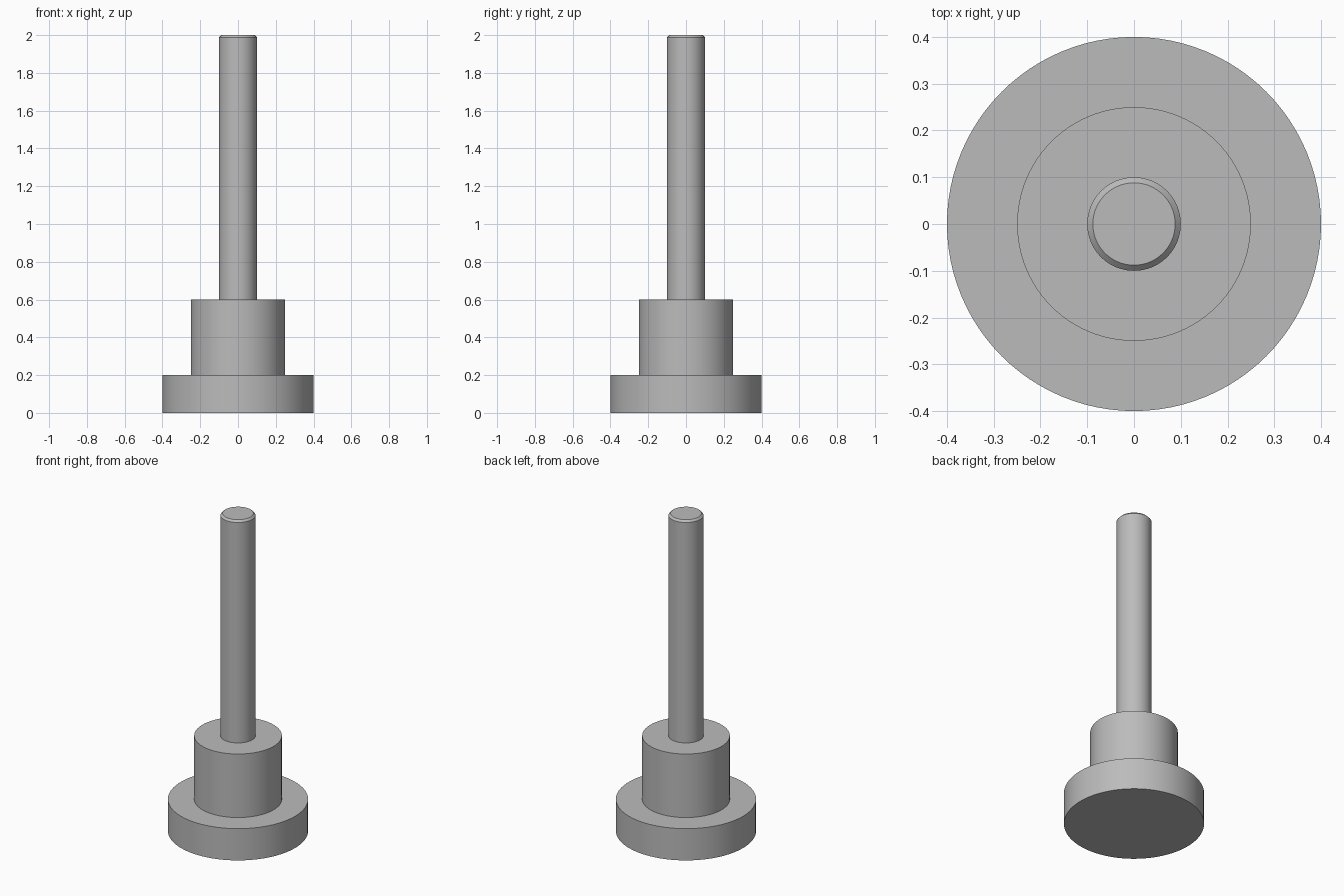
import bpy
import bmesh
import math
from mathutils import Vector

SEGMENTS = 96

cube = bpy.data.objects.get("Cube")
if cube:
    bpy.data.objects.remove(cube, do_unlink=True)


def make_material(name, rgb):
    mat = bpy.data.materials.new(name)
    mat.use_nodes = True
    colour = (*rgb, 1.0)
    mat.diffuse_color = colour
    mat.node_tree.nodes["Principled BSDF"].inputs["Base Color"].default_value = colour
    return mat


def turned_part(name, profile, mat):
    """Revolve a (radius, height) profile around z into a closed solid."""
    bm = bmesh.new()
    verts = [bm.verts.new((r, 0, z)) for r, z in profile]
    edges = [bm.edges.new(pair) for pair in zip(verts, verts[1:])]
    bmesh.ops.spin(bm, geom=verts + edges, cent=Vector(), axis=Vector((0, 0, 1)),
                   angle=math.tau, steps=SEGMENTS, use_merge=True)
    bmesh.ops.remove_doubles(bm, verts=bm.verts, dist=1e-5)
    # Close the flat ends
    rims = [e for e in bm.edges if e.is_boundary]
    bmesh.ops.holes_fill(bm, edges=rims, sides=0)
    bmesh.ops.recalc_face_normals(bm, faces=bm.faces)
    mesh = bpy.data.meshes.new(name)
    bm.to_mesh(mesh)
    bm.free()
    mesh.materials.append(mat)
    obj = bpy.data.objects.new(name, mesh)
    bpy.context.collection.objects.link(obj)
    bpy.ops.object.select_all(action="DESELECT")
    obj.select_set(True)
    bpy.context.view_layer.objects.active = obj
    bpy.ops.object.shade_smooth_by_angle(angle=math.radians(30))
    return obj


grey = make_material("plain grey", (0.5, 0.5, 0.5))

# Wide foot disc
turned_part("base_flange", [(0.4, 0), (0.4, 0.2)], grey)

# Middle collar
turned_part("collar", [(0.25, 0.2), (0.25, 0.6)], grey)

# Long shaft with a chamfered tip
turned_part("shaft", [(0.1, 0.6), (0.1, 1.988), (0.088, 2.0)], grey)
